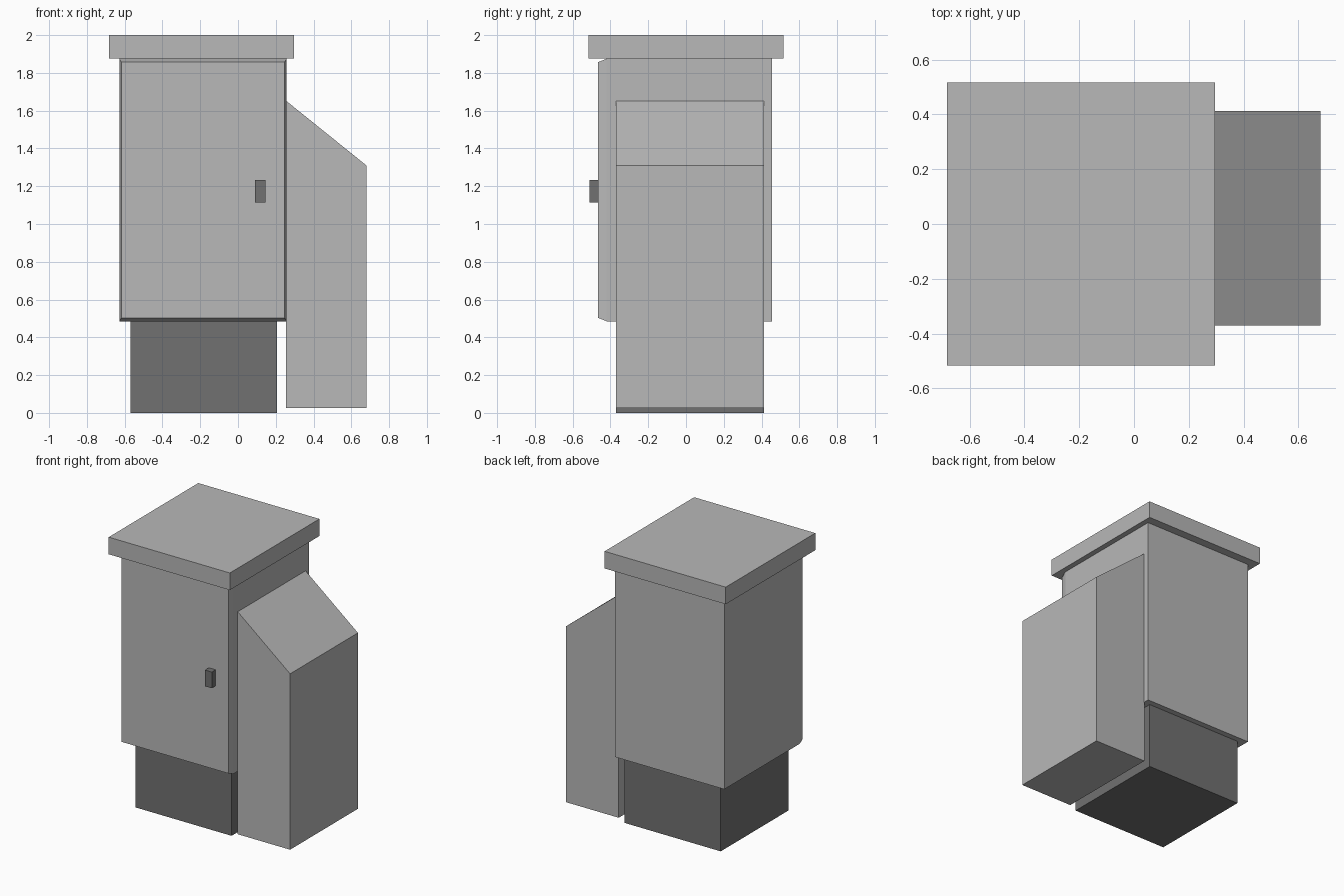
import bpy
import bmesh

default = bpy.data.objects.get("Cube")
if default:
    bpy.data.objects.remove(default, do_unlink=True)


def material(name, value):
    mat = bpy.data.materials.new(name)
    mat.use_nodes = True
    colour = (value, value, value, 1)
    mat.diffuse_color = colour
    mat.node_tree.nodes["Principled BSDF"].inputs["Base Color"].default_value = colour
    return mat


LIGHT = material("light grey", 0.48)
DARK = material("dark grey", 0.165)


def finish(name, bm, mat):
    bmesh.ops.recalc_face_normals(bm, faces=bm.faces)
    mesh = bpy.data.meshes.new(name)
    bm.to_mesh(mesh)
    bm.free()
    mesh.materials.append(mat)
    obj = bpy.data.objects.new(name, mesh)
    bpy.context.collection.objects.link(obj)
    return obj


def prism(name, profile, y0, y1, mat):
    """Extrude an x-z outline from y0 to y1."""
    bm = bmesh.new()
    face = bm.faces.new([bm.verts.new((x, y0, z)) for x, z in profile])
    ext = bmesh.ops.extrude_face_region(bm, geom=[face])
    verts = [g for g in ext["geom"] if isinstance(g, bmesh.types.BMVert)]
    bmesh.ops.translate(bm, verts=verts, vec=(0, y1 - y0, 0))
    return finish(name, bm, mat)


def box(name, x, y, z, mat):
    profile = [(x[0], z[0]), (x[1], z[0]), (x[1], z[1]), (x[0], z[1])]
    return prism(name, profile, y[0], y[1], mat)


def tapered_cabinet(name, x, y, z, inset, depth, mat):
    """Box whose front edges slope inward to a slightly smaller door face."""
    bm = bmesh.new()
    rings = []
    for yy, dx, dz in ((y[0], *inset), (y[0] + depth, 0, 0), (y[1], 0, 0)):
        corners = ((x[0] + dx, z[0] + dz), (x[1] - dx, z[0] + dz),
                   (x[1] - dx, z[1] - dz), (x[0] + dx, z[1] - dz))
        rings.append([bm.verts.new((cx, yy, cz)) for cx, cz in corners])
    for a, b in zip(rings, rings[1:]):
        for i in range(4):
            j = (i + 1) % 4
            bm.faces.new((a[i], a[j], b[j], b[i]))
    bm.faces.new(rings[0])
    bm.faces.new(rings[-1])
    return finish(name, bm, mat)


# Plinth, cabinet, roof
box("plinth", (-0.57, 0.207), (-0.37, 0.413), (0, 0.487), DARK)
tapered_cabinet("cabinet", (-0.628, 0.257), (-0.465, 0.455), (0.485, 1.875),
                (0.01, 0.018), 0.045, LIGHT)
box("roof", (-0.683, 0.296), (-0.517, 0.517), (1.875, 2), LIGHT)

# Side housing with sloped top
prism("side_housing", [(0.255, 0.025), (0.68, 0.025), (0.68, 1.31), (0.255, 1.652)],
      -0.37, 0.413, LIGHT)

# Door handle
box("door_handle", (0.09, 0.145), (-0.51, -0.463), (1.115, 1.233), DARK)
